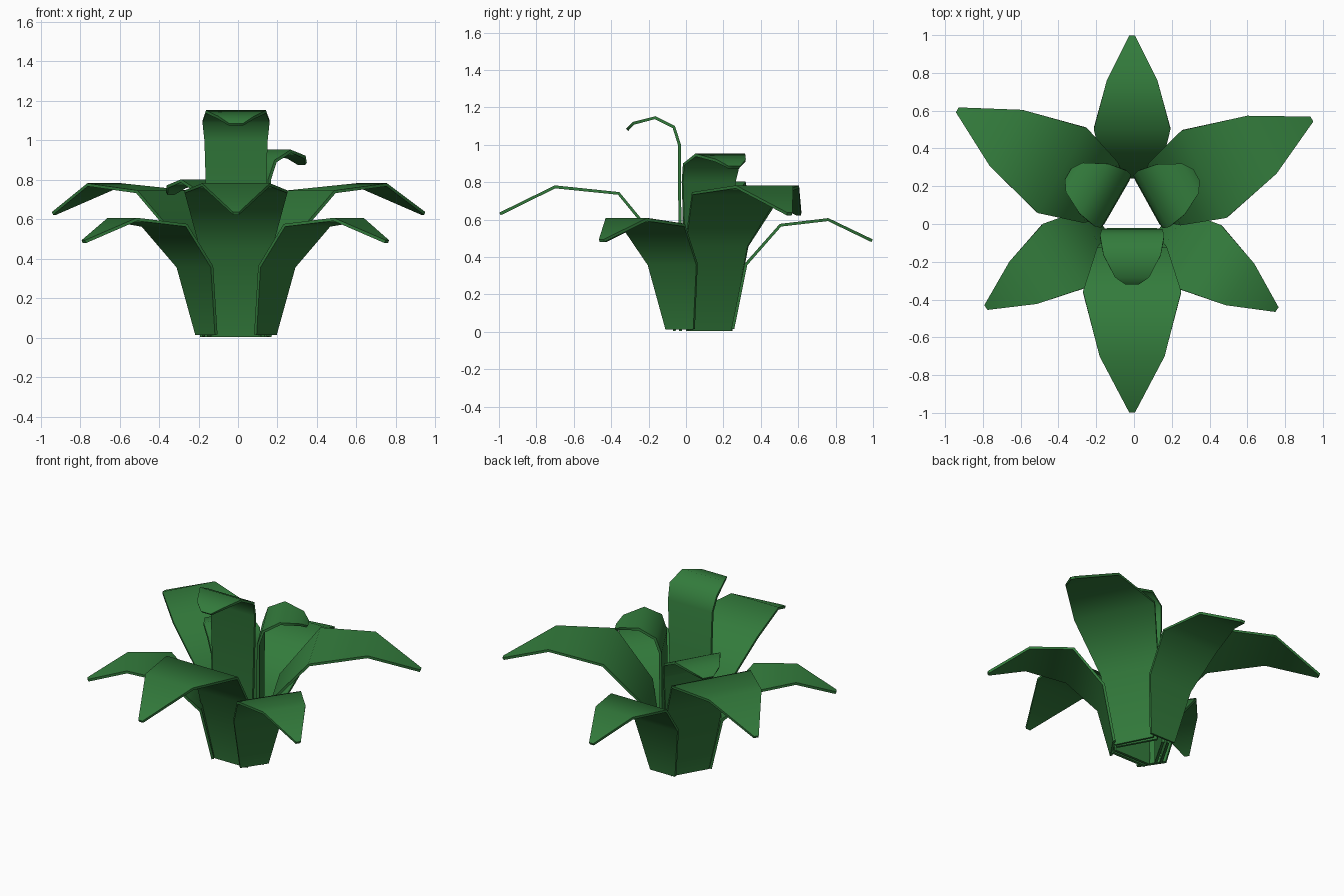
import bpy
import bmesh
import math
from mathutils import Vector

cube = bpy.data.objects.get("Cube")
if cube:
    bpy.data.objects.remove(cube, do_unlink=True)

# One leaf green for the whole plant
green = bpy.data.materials.new("leaf_green")
green.use_nodes = True
colour = (0.033, 0.2, 0.045, 1)
green.diffuse_color = colour
green.node_tree.nodes["Principled BSDF"].inputs["Base Color"].default_value = colour

CENTRE = Vector((-0.01, 0.07, 0))


def leaf(name, profile, angle, drop=0.0):
    """Bent flat blade: profile rows are (distance out, height, half width)."""
    a = math.radians(angle)
    out = Vector((math.cos(a), math.sin(a), 0))
    side = Vector((-math.sin(a), math.cos(a), 0))
    bm = bmesh.new()
    rows = []
    for i, (r, z, w) in enumerate(profile):
        height = z - drop if i else z
        mid = CENTRE + out * r + Vector((0, 0, height))
        rows.append([bm.verts.new(mid + side * s * w) for s in (-1, 1)])
    for low, high in zip(rows, rows[1:]):
        bm.faces.new((low[0], low[1], high[1], high[0]))
    mesh = bpy.data.meshes.new(name)
    bm.to_mesh(mesh)
    bm.free()
    mesh.materials.append(green)
    obj = bpy.data.objects.new(name, mesh)
    bpy.context.collection.objects.link(obj)
    # Thin blade thickness
    solid = obj.modifiers.new("thickness", 'SOLIDIFY')
    solid.thickness = 0.016
    solid.offset = 0
    bpy.ops.object.select_all(action='DESELECT')
    obj.select_set(True)
    bpy.context.view_layer.objects.active = obj
    bpy.ops.object.modifier_apply(modifier=solid.name)
    bpy.ops.object.shade_smooth_by_angle(angle=math.radians(62))


# Short lower leaves
lower = [(0.18, 0.015, 0.09), (0.25, 0.36, 0.157), (0.435, 0.57, 0.203),
         (0.69, 0.6, 0.134), (0.925, 0.487, 0.015)]
for name, angle in (("back", 90), ("left", -34.3), ("right", 213.5)):
    leaf("lower_leaf_" + name, lower, angle)

# Long wide middle leaves
middle = [(0.13, 0.005, 0.125), (0.2, 0.46, 0.185), (0.43, 0.74, 0.26),
          (0.77, 0.775, 0.172), (1.065, 0.63, 0.015)]
for name, angle in (("front", -90), ("left", 27), ("right", 150)):
    leaf("middle_leaf_" + name, middle, angle)

# Upright inner leaves with curled tips, at three heights
inner = [(0.1, 0.005, 0.13), (0.105, 1.0, 0.16), (0.135, 1.095, 0.17),
         (0.235, 1.145, 0.152), (0.35, 1.115, 0.09), (0.385, 1.08, 0.035)]
for name, angle, drop in (("front", -90, 0), ("left", 29, 0.2), ("right", 150, 0.35)):
    leaf("inner_leaf_" + name, inner, angle, drop)
